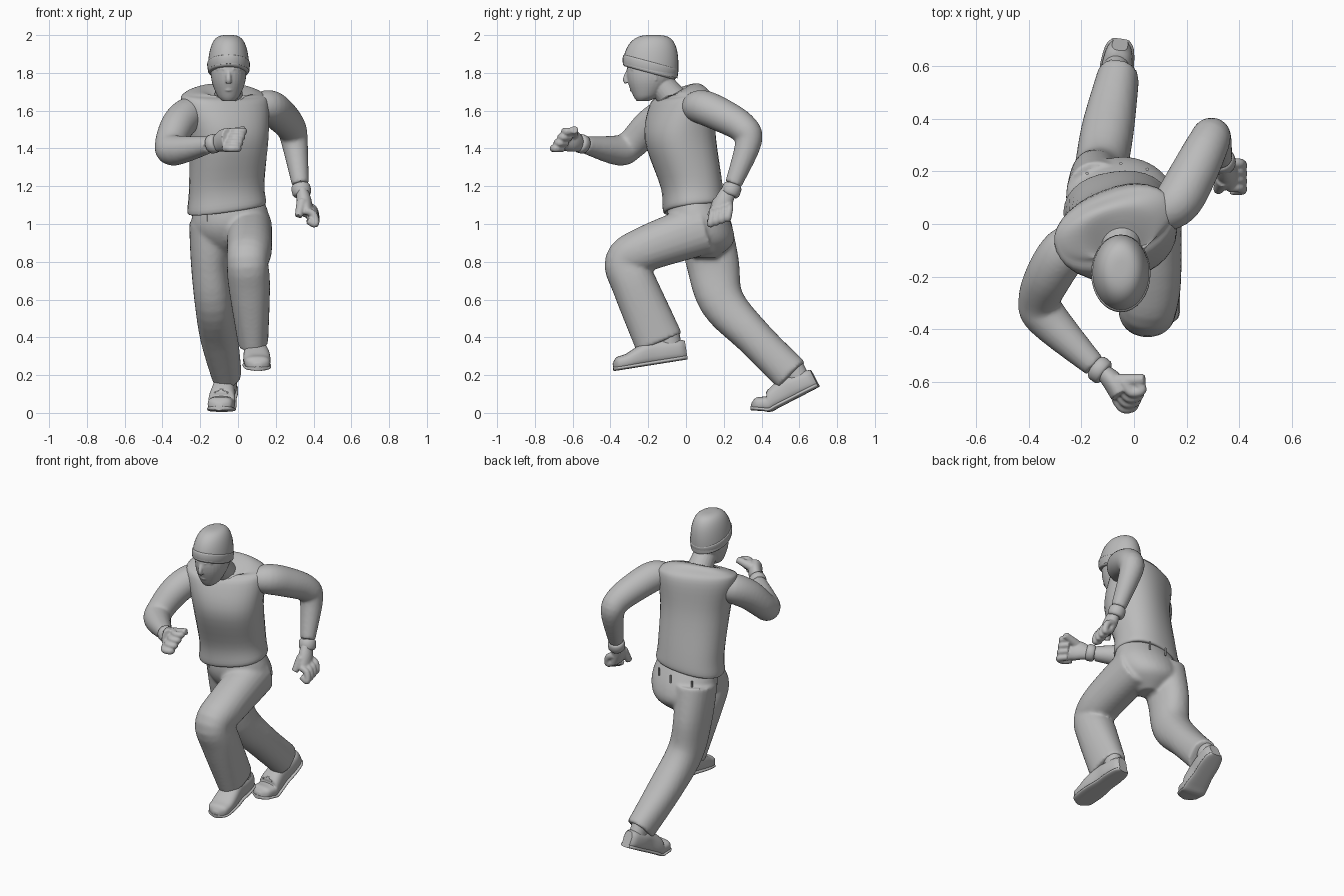
import bpy, bmesh
from math import sin, cos, pi, radians, copysign
from mathutils import Vector, Matrix, Euler

if "Cube" in bpy.data.objects:
    bpy.data.objects.remove(bpy.data.objects["Cube"])

GREY = (0.5, 0.5, 0.5, 1)
clay = bpy.data.materials.new("plain grey")
clay.use_nodes = True
clay.diffuse_color = GREY
clay.node_tree.nodes["Principled BSDF"].inputs["Base Color"].default_value = GREY
X, Y, Z = Matrix.Identity(3)


def spline(rows, steps=5):
    """Smooth interpolation through rows of numbers."""
    rows = [Vector(row) for row in rows]
    out, last = [], len(rows) - 1
    for i in range(last):
        before, start, end, after = (rows[min(max(j, 0), last)] for j in (i - 1, i, i + 1, i + 2))
        leave, arrive = (end - before) / 2, (after - start) / 2
        for step in range(steps):
            t = step / steps
            blend = t * t * (3 - 2 * t)
            out.append(start.lerp(end, blend) + leave * t * (1 - t) ** 2 - arrive * t * t * (1 - t))
    return out + [rows[-1]]


def oval(width, depth, power=2, segments=32):
    """Points of a rounded-box outline, given half sizes."""
    points = []
    for i in range(segments):
        c, s = cos(2 * pi * i / segments), sin(2 * pi * i / segments)
        points.append((width * copysign(abs(c) ** (2 / power), c), depth * copysign(abs(s) ** (2 / power), s)))
    return points


def tube(rows, side=X, power=2, steps=5, segments=24):
    """Rings across a path of (x, y, z, half width along side, half depth)."""
    rows = spline([row if len(row) == 5 else (*row, row[3]) for row in rows], steps)
    path, rings = [Vector(row[:3]) for row in rows], []
    for i, row in enumerate(rows):
        along = (path[min(i + 1, len(path) - 1)] - path[max(i - 1, 0)]).normalized()
        across = (side - along * side.dot(along)).normalized()
        outward = along.cross(across)
        rings.append([path[i] + across * u + outward * v for u, v in oval(row[3], row[4], power, segments)])
    return rings


def slices(rows, power=2, steps=5):
    """Stacked rings of (x, y, z, half width, half depth) and optional pitch, roll, yaw."""
    rings = []
    for x, y, z, width, depth, *turn in spline([(*row, 0, 0, 0)[:8] for row in rows], steps):
        turned = Euler([radians(angle) for angle in turn], 'XYZ').to_matrix()
        rings.append([Vector((x, y, z)) + turned @ Vector((u, v, 0)) for u, v in oval(width, depth, power)])
    return rings


def make(name, *lofts, voxel=0, smooth=4):
    """Skin each list of rings, optionally fusing them into one soft surface."""
    bm = bmesh.new()
    for rings in lofts:
        loops = [[bm.verts.new(point) for point in ring] for ring in rings]
        count = len(loops[0])
        for low, high in zip(loops, loops[1:]):
            for i in range(count):
                j = (i + 1) % count
                bm.faces.new((low[i], low[j], high[j], high[i]))
        bm.faces.new(loops[0][::-1])
        bm.faces.new(loops[-1])
    bmesh.ops.recalc_face_normals(bm, faces=bm.faces)
    mesh = bpy.data.meshes.new(name)
    bm.to_mesh(mesh)
    bm.free()
    mesh.materials.append(clay)
    part = bpy.data.objects.new(name, mesh)
    bpy.context.collection.objects.link(part)
    bpy.ops.object.select_all(action='DESELECT')
    part.select_set(True)
    bpy.context.view_layer.objects.active = part
    bpy.ops.object.shade_smooth_by_angle(angle=radians(40))
    if voxel:
        fuse = part.modifiers.new("fuse", 'REMESH')
        fuse.mode, fuse.voxel_size, fuse.use_smooth_shade = 'VOXEL', voxel, True
        soften = part.modifiers.new("soften", 'SMOOTH')
        soften.factor, soften.iterations = 0.5, smooth


# Trousers: hips and both legs fused
hips = slices([(-.05, .04, 1.13, .18, .13, 0, -6), (-.04, .07, 1, .21, .17, 0, -4, -6),
               (-.04, .1, .9, .17, .15), (-.03, .1, .82, .06, .06)])
back_leg = tube([(-.14, .1, 1, .12, .14), (-.15, .14, .8, .1, .14), (-.13, .19, .59, .1, .12),
                 (-.1, .36, .4, .1, .1), (-.06, .56, .2, .08, .1)], power=2.2)
front_leg = tube([(.06, .1, .98, .12, .14), (.06, -.21, .87, .12, .12), (.05, -.32, .8, .11, .11),
                  (.06, -.27, .67, .11, .12), (.08, -.14, .37, .08, .13)], power=2.2)
make("trousers", hips, back_leg, front_leg, voxel=.011, smooth=5)

# Belt loops round the waist
for i, angle in enumerate((-125, -60, 60, 90, 130)):
    c, s = cos(radians(angle)), sin(radians(angle))
    x, y, top = -.05 + c / 5, .07 + .16 * s, 1.08 + .03 * c
    make(f"belt_loop_{i + 1}", tube([(x, y, top - .05, .006), (x, y, top, .006)], steps=1, segments=8))

# Sleeveless top with rolled hem, square shoulders and scooped collar
make("shirt", slices([
    (-.06, .04, 1.08, .19, .14, 5, -8, 8), (-.06, .04, 1.09, .21, .16, 5, -8, 8),
    (-.06, .03, 1.2, .2, .16, 0, -5, 11), (-.05, -.03, 1.45, .21, .18, 0, 0, 20),
    (-.07, -.02, 1.64, .24, .15, 4, 0, 22), (-.07, -.01, 1.69, .22, .11, 10, 0, 20),
    (-.06, -.03, 1.71, .15, .1, 20, 0, 15), (-.05, -.07, 1.69, .08, .09, 27, 0, 8)], power=2.3))


# Arms with wrist cuffs
def arm(name, rows, side, cuff_end):
    make(name + "_arm", tube(rows, side), voxel=.01)
    wrist, end = Vector(rows[-1][:3]), Vector(cuff_end)
    make(name + "_cuff", tube([(*wrist.lerp(end, t), radius) for t, radius in
                               ((0, .04), (.2, .05), (.8, .05), (1, .04))], side, steps=2))


arm("left", [(.08, .03, 1.61, .07), (.16, .08, 1.62, .09), (.22, .18, 1.58, .09), (.28, .3, 1.51, .08),
             (.3, .33, 1.43, .07), (.33, .25, 1.21, .045)], X, (.34, .23, 1.15))
arm("right", [(-.2, -.06, 1.58, .07), (-.26, -.1, 1.58, .09), (-.32, -.19, 1.52, .09), (-.36, -.29, 1.42, .08),
              (-.33, -.36, 1.39, .08), (-.15, -.54, 1.42, .045)], Z, (-.11, -.57, 1.43))


# Hands: palm, thumb and four curled fingers
def hand(name, palm, thumb, side, knuckle, spread, out, fold):
    lofts = [tube(palm, side), tube(thumb, side)]
    knuckle, spread, out, fold = (Vector(v) for v in (knuckle, spread, out, fold))
    for i in range(4):
        base = knuckle + spread * i
        bends = (base, base + out, base + out + fold, base + fold)
        lofts.append(tube([(*bend, .02) for bend in bends], side, segments=16))
    make(name, *lofts, voxel=.006, smooth=2)


hand("left_hand", [(.34, .23, 1.18, .04, .03), (.35, .2, 1.12, .05, .04), (.37, .18, 1.05, .06, .03)],
     [(.34, .17, 1.12, .03), (.32, .13, 1.04, .02)], Y,
     (.36, .14, 1.07), (0, .03, .01), (.04, 0, -.02), (.01, -.01, -.05))
hand("right_hand", [(-.12, -.56, 1.42, .04, .03), (-.08, -.6, 1.44, .06, .04), (-.05, -.65, 1.45, .06, .04)],
     [(-.07, -.6, 1.47, .03), (.04, -.59, 1.5, .02)], Z,
     (-.07, -.66, 1.4), (.01, .02, .03), (.03, -.04, 0), (.04, .01, 0))

# Head with neck, nose, lips, brows, eyes and ears
MID = -.05
face = [slices([(MID, *row) for row in (
            (-.23, 1.65, .03, .03), (-.21, 1.68, .06, .07), (-.19, 1.76, .09, .12),
            (-.18, 1.84, .09, .13), (-.18, 1.94, .06, .08))]),
        tube([(MID, -.03, 1.62, .08), (MID, -.13, 1.74, .07), (MID, -.15, 1.8, .07)]),
        tube([(MID, -.3, 1.82, .01), (MID, -.32, 1.77, .014), (MID, -.31, 1.75, .016)])]
for z in (1.71, 1.72):
    face.append(tube([(MID - .03, -.28, z, .003), (MID, -.293, z, .006), (MID + .03, -.28, z, .003)], Z))
for s in (-1, 1):
    inner, outer = MID + s * .02, MID + s * .06
    face.append(tube([(inner, -.305, 1.82, .01), (outer, -.275, 1.82, .01)], Z))
    face.append(tube([(inner, -.3, 1.8, .004), (MID + s * .04, -.293, 1.8, .008), (outer, -.27, 1.8, .004)], Z))
    ear = MID + s * .08
    face.append(tube([(ear, -.16, 1.76, .01), (ear, -.16, 1.82, .02)], Y))
make("head", *face, voxel=.005, smooth=2)

# Knitted hat: a dome that levels out towards the crown, and a folded band
dome = []
for step in range(16):
    rise = sin(step / 15 * pi / 2)
    scale = max(1 - rise * rise, .002) ** .27
    dome.append((MID, -.19 + .02 * rise, 1.81 + .19 * rise, .11 * scale, .15 * scale, -15 * (1 - rise)))
make("hat", slices(dome, steps=1))
make("hat_band", slices([(MID, -.195 + .01 * t, 1.8 + .06 * t, .11 * scale, .148 * scale, -15)
                         for t, scale in ((0, .9), (.1, .97), (.5, 1.02), (.9, 1.02), (1, .95))]))

# Shoes: upper, sole, ankle and crossed laces
PROFILE = [(0, .03, .1), (.03, .05, .11), (.1, .06, .12), (.17, .06, .13),
           (.25, .07, .11), (.32, .07, .08), (.37, .06, .07), (.395, .02, .04)]
BALL = Vector((0, -.29, 0))


def shoe(name, heel, pitch, yaw, bend):
    base = Matrix.Translation(heel) @ Matrix.Rotation(radians(yaw), 4, 'Z') @ Matrix.Rotation(radians(pitch), 4, 'X')
    toe = Matrix.Translation(BALL) @ Matrix.Rotation(radians(-bend), 4, 'X') @ Matrix.Translation(-BALL)

    def put(x, along, z):
        point = Vector((x, -along, z))
        return base @ point.lerp(toe @ point, min(max((along + BALL.y) / .06 + .5, 0), 1))

    def body(extra, limit):
        rings = []
        for along, width, height in spline(PROFILE):
            half = min(height, limit) / 2
            rings.append([put(u, along * (1 + extra), half + v) for u, v in oval(width + extra, half, 2.7)])
        return rings

    def lace_point(x, along):
        return (*put(x, along, .17 - along / 4 - abs(x) / 4), .0045)

    make(name + "_shoe_upper", body(0, 1))
    make(name + "_shoe_sole", body(.004, .024))
    make(name + "_ankle", tube([(*put(0, .08, z), .05, .06) for z in (.05, .16)], steps=2))
    laces = []
    for i in range(3):
        low = .17 + .03 * i
        for x in (-.036, .036):
            crossing = [lace_point(x, low), lace_point(0, low + .015), lace_point(-x, low + .03)]
            laces.append(tube(crossing, Z, steps=3, segments=8))
    make(name + "_laces", *laces)


shoe("left", (.085, .008, .283), 9, 3, 0)
shoe("right", (-.05, .705, .138), 27, -8, 31)
